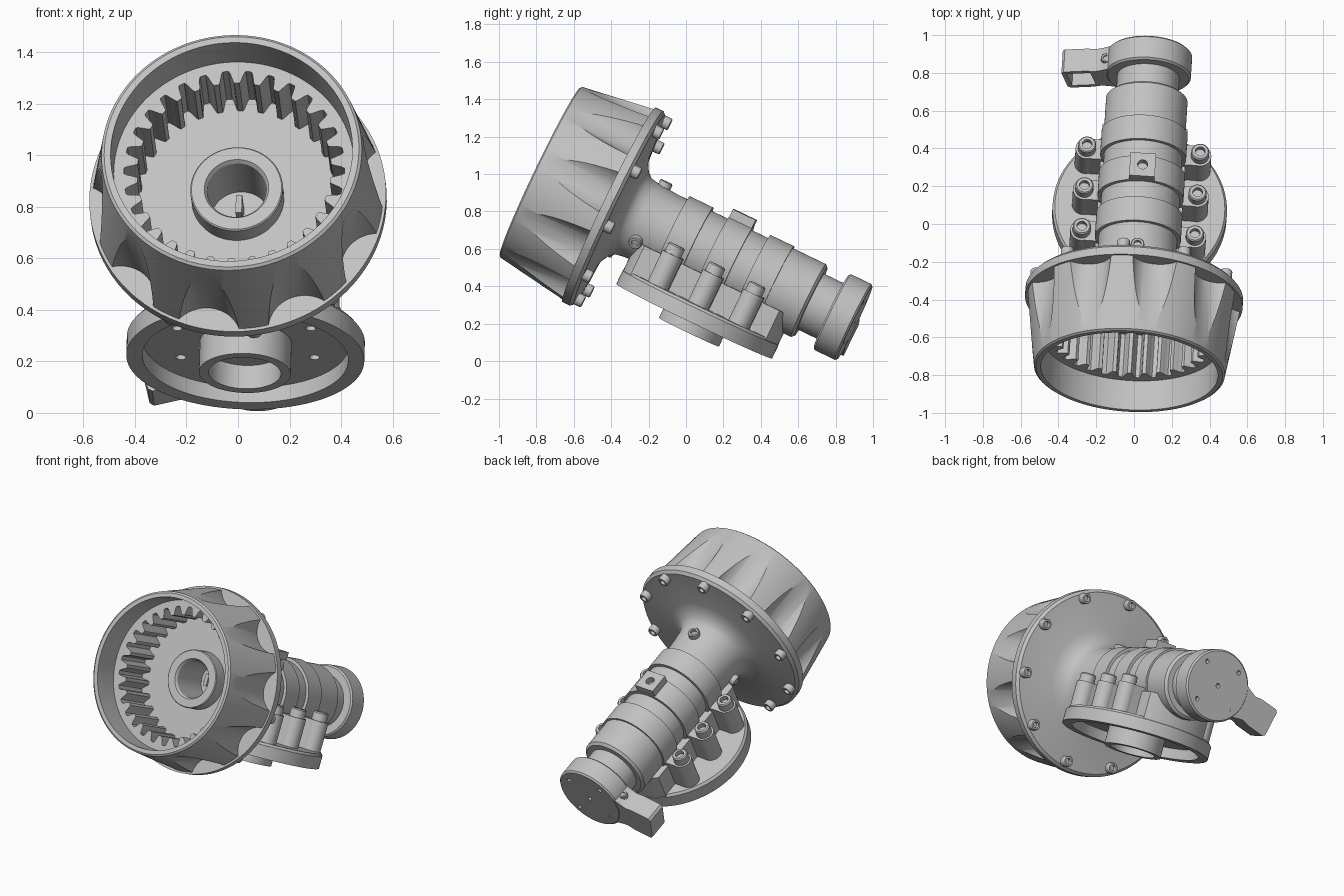
import bpy, bmesh
from math import cos, sin, pi, radians, sqrt
from mathutils import Matrix, Vector

cube = bpy.data.objects.get("Cube")
if cube:
    bpy.data.objects.remove(cube)

grey = bpy.data.materials.new("plain grey")
grey.use_nodes = True
grey.diffuse_color = (0.54, 0.54, 0.54, 1)
grey.node_tree.nodes["Principled BSDF"].inputs["Base Color"].default_value = grey.diffuse_color

# Working frame: Y runs back along the tilted main axis, Z is up across it
FRAME = (Matrix.Translation((-0.025, -0.78, 1.013))
         @ Matrix.Rotation(radians(-3.7), 4, 'Z') @ Matrix.Rotation(radians(-25.6), 4, 'X'))
Y = Vector((0, 1, 0))
Z = Vector((0, 0, 1))


def finish(name, bm, local=Matrix()):
    bmesh.ops.remove_doubles(bm, verts=bm.verts, dist=1e-5)
    bmesh.ops.recalc_face_normals(bm, faces=bm.faces)
    bm.transform(FRAME @ local)
    mesh = bpy.data.meshes.new(name)
    bm.to_mesh(mesh)
    bm.free()
    mesh.materials.append(grey)
    obj = bpy.data.objects.new(name, mesh)
    bpy.context.collection.objects.link(obj)
    return obj


def lathe(name, profile, origin=(0, 0, 0), axis=Y, n=96, closed=True):
    """Revolve (distance, radius) pairs; a radius may be a function of angle."""
    bm = bmesh.new()
    rings = []
    for t, r in profile:
        ring = []
        for i in range(n):
            a = 2 * pi * i / n
            rad = r(a) if callable(r) else r
            ring.append(bm.verts.new((rad * cos(a), t, rad * sin(a))))
        rings.append(ring)
    pairs = list(zip(rings, rings[1:]))
    if closed:
        pairs.append((rings[-1], rings[0]))
    for p, q in pairs:
        for i in range(n):
            j = (i + 1) % n
            bm.faces.new((p[i], p[j], q[j], q[i]))
    turn = Y.rotation_difference(Vector(axis)).to_matrix().to_4x4()
    return finish(name, bm, Matrix.Translation(origin) @ turn)


def rod(name, origin, axis, r, lo, hi, n=32):
    return lathe(name, [(lo, 0), (lo, r), (hi, r), (hi, 0)], origin, axis, n, False)


def bolt(name, origin, axis, r, h):
    s = r * 0.55
    return lathe(name, [(-0.03, 0), (-0.03, r), (h * 0.85, r), (h, r * 0.87), (h, s),
                        (h * 0.4, s), (h * 0.4, 0)], origin, axis, 24, False)


def prism(name, points, push):
    bm = bmesh.new()
    low = [bm.verts.new(p) for p in points]
    high = [bm.verts.new(Vector(p) + Vector(push)) for p in points]
    bm.faces.new(low)
    bm.faces.new(high)
    for i in range(len(low)):
        j = (i + 1) % len(low)
        bm.faces.new((low[i], low[j], high[j], high[i]))
    return finish(name, bm)


def box(name, x0, x1, y0, y1, z0, z1):
    return prism(name, [(x0, y0, z0), (x1, y0, z0), (x1, y1, z0), (x0, y1, z0)], (0, 0, z1 - z0))


def cut(obj, cutters):
    bpy.context.view_layer.objects.active = obj
    for c in cutters:
        c.hide_render = True
        mod = obj.modifiers.new("cut", 'BOOLEAN')
        mod.operation = 'DIFFERENCE'
        mod.solver = 'EXACT'
        mod.object = c
        bpy.ops.object.modifier_apply(modifier=mod.name)
        bpy.data.objects.remove(c)


def radial(a):
    return Vector((cos(a), 0, sin(a)))


# Drum shell with ten flutes deepening toward the flange
drum = lathe("drum_shell", [(0, 0.495), (0.008, 0.506), (0.41, 0.565), (0.41, 0.465),
                            (0.0, 0.47)], n=180)
flutes = []
for k in range(10):
    out = radial(radians(8 + 36 * k))
    flutes.append(rod("flute_cutter", out * 0.655, Y - out * 0.078, 0.138, 0, 0.44, 64))
cut(drum, flutes)


# Internal gear ring with thirty rounded teeth
def tooth(a):
    return 0.403 + 0.026 * max(-1, min(1, 1.7 * cos(30 * a)))


lathe("gear_ring", [(0.17, 0.48), (0.17, tooth), (0.425, tooth), (0.425, 0.48)], n=480)

# Hub, flange and long body in one turned piece
lathe("body", [(0.6, 0), (0.6, 0.115), (0.345, 0.115), (0.33, 0.125), (0.33, 0.175),
               (0.335, 0.18), (0.42, 0.18), (0.42, 0.46), (0.41, 0.46), (0.41, 0.577),
               (0.455, 0.577), (0.472, 0.56), (0.49, 0.335), (0.502, 0.29), (0.525, 0.25),
               (0.555, 0.225), (0.6, 0.217), (0.72, 0.208), (1.39, 0.208), (1.40, 0.216),
               (1.595, 0.216), (1.61, 0.2), (1.61, 0.165), (1.75, 0.165), (1.75, 0)],
      closed=False)
box("bore_key", -0.012, 0.012, 0.48, 0.61, -0.03, 0.045)
for s in (-1, 1):
    rod("bore_pin", (0.065 * s, 0.59, -0.01), -Y, 0.012, 0, 0.02, 16)

# Bolts around the flange and neck
for k in range(10):
    bolt("flange_bolt", radial(radians(26 + 36 * k)) * 0.53 + Y * 0.47, Y, 0.034, 0.045)
for k in range(3):
    out = radial(radians(90 + 120 * k))
    bolt("neck_bolt", out * 0.21 + Y * 0.635, out, 0.036, 0.035)

# Three clamps, each with ears, posts and bolts
for t in (0.85, 1.09, 1.33):
    lathe("clamp_ring", [(t - 0.07, 0.19), (t - 0.07, 0.228), (t + 0.07, 0.228), (t + 0.07, 0.19)])
    for s in (-1, 1):
        lo, hi = sorted((0.17 * s, 0.30 * s))
        box("clamp_ear", lo, hi, t - 0.058, t + 0.058, -0.30, -0.085)
        rod("clamp_post", (0.30 * s, t, 0), Z, 0.06, -0.30, -0.085)
        bolt("clamp_bolt", (0.30 * s, t, -0.08), Z, 0.048, 0.05)

# Square boss with a hole on the middle clamp
boss = box("square_boss", -0.068, 0.068, 1.022, 1.157, 0.15, 0.267)
cut(boss, [rod("hole_cutter", (0, 1.09, 0.2), Z, 0.027, 0, 0.1)])

# Round mounting plate, hollow underneath, with a central socket
plate = lathe("mounting_plate",
              [(-0.33, 0), (-0.33, 0.14), (-0.43, 0.14), (-0.43, 0.178), (-0.30, 0.178),
               (-0.30, 0.40), (-0.365, 0.40), (-0.365, 0.462), (-0.285, 0.462),
               (-0.27, 0.45), (-0.27, 0)], (0, 1.09, 0), Z, closed=False)
cut(plate, [rod("hole_cutter", (0.26 * sx, 1.09 + 0.13 * sy, 0), Z, 0.02, -0.4, -0.28, 16)
            for sx in (-1, 1) for sy in (-1, 1)])

# Saddle joining the plate to the body, rounded to the plate outline
R, W = 0.46, 0.225
xs = [W * (i / 8 - 1) for i in range(17)]
outline = [(x, 1.09 - sqrt(R * R - x * x), -0.29) for x in xs]
outline += [(x, 1.09 + sqrt(R * R - x * x), -0.29) for x in reversed(xs)]
prism("saddle", outline, (0, 0, 0.18))

# End cap with small holes
cap = lathe("end_cap", [(1.73, 0), (1.73, 0.215), (1.74, 0.225), (1.86, 0.225), (1.87, 0.215),
                        (1.87, 0)], closed=False)
spots = [radial(radians(45 + 90 * k)) * 0.17 for k in range(4)] + [Vector()]
cut(cap, [rod("hole_cutter", p, Y, 0.014, 1.84, 1.9, 16) for p in spots])

# Side lever: tapered neck into a paddle, hollow on its front
along = Vector((-0.97, 0, -0.24))
across = Vector((0.24, 0, -0.97))


def lever_points(pairs, t):
    half = [along * a + across * w + Y * t for a, w in pairs]
    return half + [along * a - across * w + Y * t for a, w in reversed(pairs)]


lever = prism("lever", lever_points([(0.1, 0.15), (0.22, 0.1), (0.27, 0.085), (0.32, 0.095),
                                     (0.44, 0.095), (0.455, 0.08)], 1.735), Y * 0.132)
cut(lever, [prism("pocket_cutter", lever_points([(0.3, 0.07), (0.43, 0.07)], 1.7), Y * 0.13)])
bolt("lever_screw", (-0.23, 1.80, 0.03), Z, 0.026, 0.03)

# Smooth the curved parts, keep the edges crisp
bpy.ops.object.select_all(action='DESELECT')
for obj in bpy.context.collection.objects:
    if obj.type == 'MESH' and obj.data.materials and obj.data.materials[0] == grey:
        obj.select_set(True)
        bpy.context.view_layer.objects.active = obj
bpy.ops.object.shade_smooth_by_angle(angle=radians(30))
